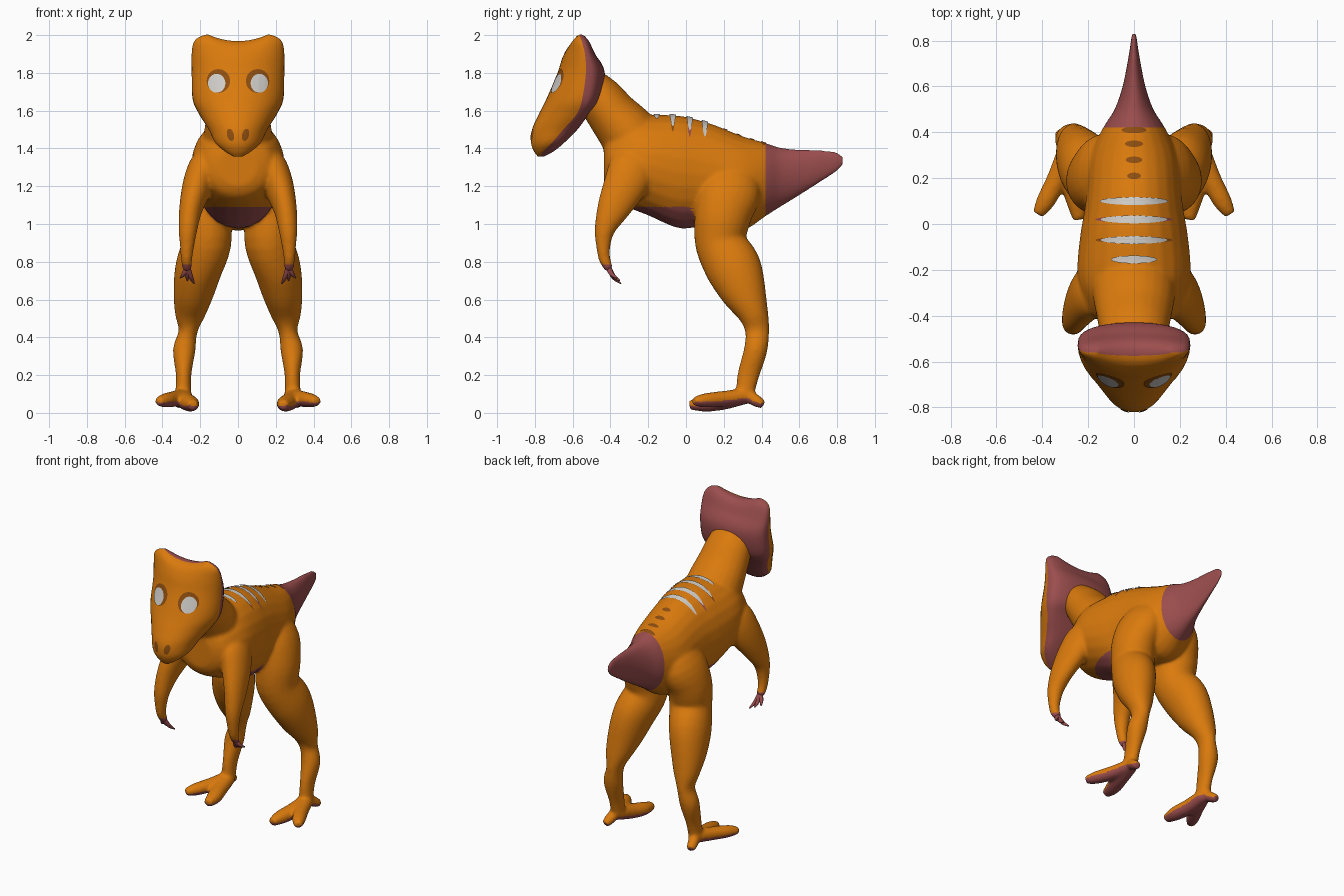
import bpy, bmesh
from math import sin, cos, pi
from mathutils import Vector
from mathutils.bvhtree import BVHTree

old = bpy.data.objects.get("Cube")
if old:
    bpy.data.objects.remove(old)


def material(name, rgb):
    m = bpy.data.materials.new(name)
    m.use_nodes = True
    m.diffuse_color = (*rgb, 1)
    m.node_tree.nodes["Principled BSDF"].inputs["Base Color"].default_value = (*rgb, 1)
    return m


ORANGE = material("orange skin", (0.70, 0.195, 0.004))
MAROON = material("dull maroon", (0.33, 0.075, 0.075))
PALE = material("pale grey", (0.62, 0.60, 0.57))
BROWN = material("dark brown", (0.27, 0.075, 0.005))


def spline(rows, steps=4):
    """Smooth curve through rows of numbers (Catmull-Rom)."""
    pts = [rows[0], *rows, rows[-1]]
    out = []
    for a, b, c, d in zip(pts, pts[1:], pts[2:], pts[3:]):
        for k in range(steps):
            t = k / steps
            out.append([q + t * ((r - p) + t * ((2 * p - 5 * q + 4 * r - s)
                        + t * (3 * q - p - 3 * r + s))) / 2
                        for p, q, r, s in zip(a, b, c, d)])
    return out + [list(rows[-1])]


def skin(bm, rings):
    """Bridge rings of points into a closed skin, capping the ends in strips."""
    loops = [[bm.verts.new(p) for p in ring] for ring in rings]
    n = len(loops[0])
    for lo, hi in zip(loops, loops[1:]):
        for i in range(n):
            bm.faces.new((lo[i], lo[(i + 1) % n], hi[(i + 1) % n], hi[i]))
    for end in (loops[0], loops[-1]):
        for k in range(n // 2):
            strip = (end[k], end[k + 1], end[n - k - 1], end[(n - k) % n])
            bm.faces.new(list(dict.fromkeys(strip)))
    return loops


def tube(bm, rows, side=1, axis=None, n=24):
    """Elliptical tube; each row is x, y, z, half width, half depth."""
    rows = spline(rows)
    mids = [Vector((r[0] * side, r[1], r[2])) for r in rows]
    rings = []
    for i, r in enumerate(rows):
        t = axis or (mids[min(i + 1, len(mids) - 1)] - mids[max(i - 1, 0)]).normalized()
        u = (Vector((1, 0, 0)) - t * t.x).normalized()
        v = t.cross(u)
        rings.append([mids[i] + u * r[3] * cos(2 * pi * k / n) + v * r[4] * sin(2 * pi * k / n)
                      for k in range(n)])
    skin(bm, rings)


def finish(bm, name, mats):
    bmesh.ops.recalc_face_normals(bm, faces=bm.faces)
    for f in bm.faces:
        f.smooth = True
    me = bpy.data.meshes.new(name)
    for m in mats:
        me.materials.append(m)
    bm.to_mesh(me)
    bm.free()
    ob = bpy.data.objects.new(name, me)
    bpy.context.collection.objects.link(ob)
    return ob


# Torso and tail: y, top, bottom, half width
TORSO = [(-.435, 1.42, 1.20, .10), (-.40, 1.49, 1.14, .18), (-.30, 1.56, 1.085, .23),
         (-.20, 1.575, 1.045, .248), (-.05, 1.575, .98, .235), (.05, 1.555, .98, .218),
         (.15, 1.525, .98, .205), (.30, 1.465, .965, .19), (.42, 1.43, 1.04, .135),
         (.50, 1.405, 1.09, .085), (.60, 1.395, 1.15, .050), (.72, 1.392, 1.225, .026),
         (.79, 1.385, 1.27, .015), (.832, 1.36, 1.31, .010)]
NECK = [(0, -.22, 1.36, .19, .17), (0, -.31, 1.485, .18, .155), (0, -.39, 1.58, .165, .135),
        (0, -.46, 1.675, .15, .12), (0, -.51, 1.75, .13, .09)]
ARM = [(.13, -.26, 1.36, .07, .09), (.175, -.28, 1.30, .085, .125), (.215, -.325, 1.20, .08, .115),
       (.25, -.385, 1.08, .062, .088), (.265, -.43, .97, .050, .055),
       (.27, -.438, .88, .038, .038), (.272, -.43, .81, .030, .031), (.268, -.405, .76, .028, .023)]
LEG = [(.07, .25, 1.33, .06, .11), (.135, .23, 1.18, .115, .165), (.165, .195, 1.04, .13, .15),
       (.165, .185, .90, .13, .137), (.207, .25, .77, .125, .148), (.235, .305, .64, .108, .122),
       (.255, .358, .52, .080, .080), (.265, .377, .43, .050, .064), (.285, .368, .33, .060, .062),
       (.288, .33, .20, .041, .058), (.29, .31, .09, .043, .048)]
TOES = [[(.29, .32, .09, .045, .042), (.335, .20, .075, .045, .042), (.385, .10, .066, .042, .038),
         (.42, .042, .06, .026, .024)],
        [(.29, .32, .09, .045, .042), (.275, .20, .062, .050, .046), (.25, .10, .048, .047, .042),
         (.24, .018, .042, .028, .026)],
        [(.295, .32, .10, .035, .035), (.31, .37, .065, .035, .033), (.318, .41, .043, .026, .024)]]

bm = bmesh.new()
tube(bm, [(0, y, (t + b) / 2, w, (t - b) / 2) for y, t, b, w in TORSO], axis=Vector((0, 1, 0)))
tube(bm, NECK)
for s in (1, -1):
    for limb in (ARM, LEG, *TOES):
        tube(bm, limb, s)
body = finish(bm, "body", [ORANGE, MAROON])

# Fuse the limbs and torso into one smooth skin
mod = body.modifiers.new("fuse", 'REMESH')
mod.mode = 'VOXEL'
mod.voxel_size = 0.008
mod = body.modifiers.new("relax", 'SMOOTH')
mod.factor = 0.5
mod.iterations = 22
fused = bpy.data.meshes.new_from_object(body.evaluated_get(bpy.context.evaluated_depsgraph_get()))
body.modifiers.clear()
body.data = fused
fused.materials.clear()
for m in (ORANGE, MAROON):
    fused.materials.append(m)

# Maroon tail, hands, belly and soles, with clean cuts at tail and wrists
bm = bmesh.new()
bm.from_mesh(fused)
for spot, normal in (((0, .42, 0), (0, 1, 0)), ((0, 0, .785), (0, 0, 1))):
    bmesh.ops.bisect_plane(bm, geom=bm.verts[:] + bm.edges[:] + bm.faces[:],
                           plane_co=spot, plane_no=normal)
bm.normal_update()
for f in bm.faces:
    x, y, z = f.calc_center_median()
    tail = y > .42 and z > 1
    hand = y < -.3 and z < .785
    belly = abs(x) < .18 and -.31 < y < .05 and .9 < z < 1.09 and f.normal.z < -.5
    sole = z < .08 and f.normal.z < -.2
    f.material_index = int(tail or hand or belly or sole)
    f.smooth = True
bm.to_mesh(fused)
body_tree = BVHTree.FromBMesh(bm)
bm.free()

# Claws
for s, label in ((1, "left"), (-1, "right")):
    bm = bmesh.new()
    for tip in ((.305, -.365, .715), (.232, -.345, .685), (.268, -.35, .70)):
        root = Vector((.268, -.41, .77))
        tip = Vector(tip)
        mid = root.lerp(tip, .55) + Vector((0, -.008, -.006))
        tube(bm, [(*root, .016, .016), (*mid, .012, .012), (*tip, .004, .004)], s, n=10)
    finish(bm, label + "_claws", [MAROON])

# Head: height, half width, front y, rim y, back y
HEAD = [(1.358, .025, -.785, -.772, -.75), (1.385, .07, -.805, -.755, -.70),
        (1.43, .12, -.82, -.71, -.645), (1.50, .155, -.815, -.65, -.575),
        (1.58, .205, -.78, -.58, -.515), (1.66, .24, -.74, -.55, -.45),
        (1.80, .245, -.68, -.53, -.43), (1.90, .245, -.65, -.535, -.475),
        (1.96, .235, -.625, -.55, -.50), (1.99, .205, -.60, -.56, -.52),
        (2.004, .16, -.575, -.56, -.54)]
SEG = 40
rings = []
for z, w, front, rim, back in spline(HEAD, 5):
    ring = []
    for k in range(SEG):
        a = 2 * pi * k / SEG
        x = w * cos(a)
        reach = abs(sin(a))
        y = rim + ((front - rim) * reach ** 1.1 if k <= SEG // 2 else (back - rim) * reach ** .65)
        notch = .035 * max(0, (z - 1.86) / .14) * max(0, 1 - (abs(x) / .16) ** 2)
        ring.append((x, y, z - notch))
    rings.append(ring)
bm = bmesh.new()
loops = skin(bm, rings)
rim_verts = [{lp[0] for lp in loops}, {lp[SEG // 2] for lp in loops}]
for i, f in enumerate(bm.faces):
    cap = i >= SEG * (len(rings) - 1)
    f.material_index = int(cap or i % SEG >= SEG // 2)
for e in bm.edges:
    if any(set(e.verts) <= side for side in rim_verts):
        e.smooth = False
bmesh.ops.recalc_face_normals(bm, faces=bm.faces)
head_tree = BVHTree.FromBMesh(bm)
finish(bm, "head", [ORANGE, MAROON])


def patch(name, mat, tree, down, centre, size, lift, tilt=0):
    """Thin oval laid onto a surface, seen along -z (down) or +y."""
    bm = bmesh.new()
    n, layers = 32, 5

    def land(r, a):
        u, v = size[0] * r * cos(a), size[1] * r * sin(a)
        u, v = centre[0] + u * cos(tilt) - v * sin(tilt), centre[1] + u * sin(tilt) + v * cos(tilt)
        start, ray = ((u, v, 3), (0, 0, -1)) if down else ((u, -3, v), (0, 1, 0))
        hit, normal, *_ = tree.ray_cast(Vector(start), Vector(ray))
        return bm.verts.new(hit - Vector(ray) * lift)

    hub = land(0, 0)
    loops = [[land(j / layers, 2 * pi * k / n) for k in range(n)] for j in range(1, layers + 1)]
    for k in range(n):
        m = (k + 1) % n
        bm.faces.new((hub, loops[0][k], loops[0][m]))
        for lo, hi in zip(loops, loops[1:]):
            bm.faces.new((lo[k], hi[k], hi[m], lo[m]))
    ob = finish(bm, name, [mat])
    facing = ob.data.polygons[0].normal
    if (facing.z < 0) if down else (facing.y > 0):
        ob.data.flip_normals()


# Eyes and nostrils
for s, label in ((1, "left"), (-1, "right")):
    patch(label + "_eye_ring", BROWN, head_tree, False, (.104 * s, 1.757), (.062, .063), .004)
    patch(label + "_eye", PALE, head_tree, False, (.113 * s, 1.745), (.046, .050), .007)
    patch(label + "_nostril", BROWN, head_tree, False, (.04 * s, 1.472), (.018, .033), .004, -.25 * s)

# Back stripes
for i, (y, w, under) in enumerate(((.10, .15, None), (.02, .145, MAROON),
                                   (-.07, .145, BROWN), (-.155, .10, None))):
    if under:
        patch(f"stripe_edge_{i}", under, body_tree, True, (0, y), (w + .025, .014), .004)
    patch(f"stripe_{i}", PALE, body_tree, True, (0, y), (w, .017), .007)
for i, (y, w) in enumerate(((.41, .055), (.35, .04), (.28, .036), (.21, .03))):
    patch(f"rump_mark_{i}", BROWN, body_tree, True, (0, y), (w, .014), .004)
